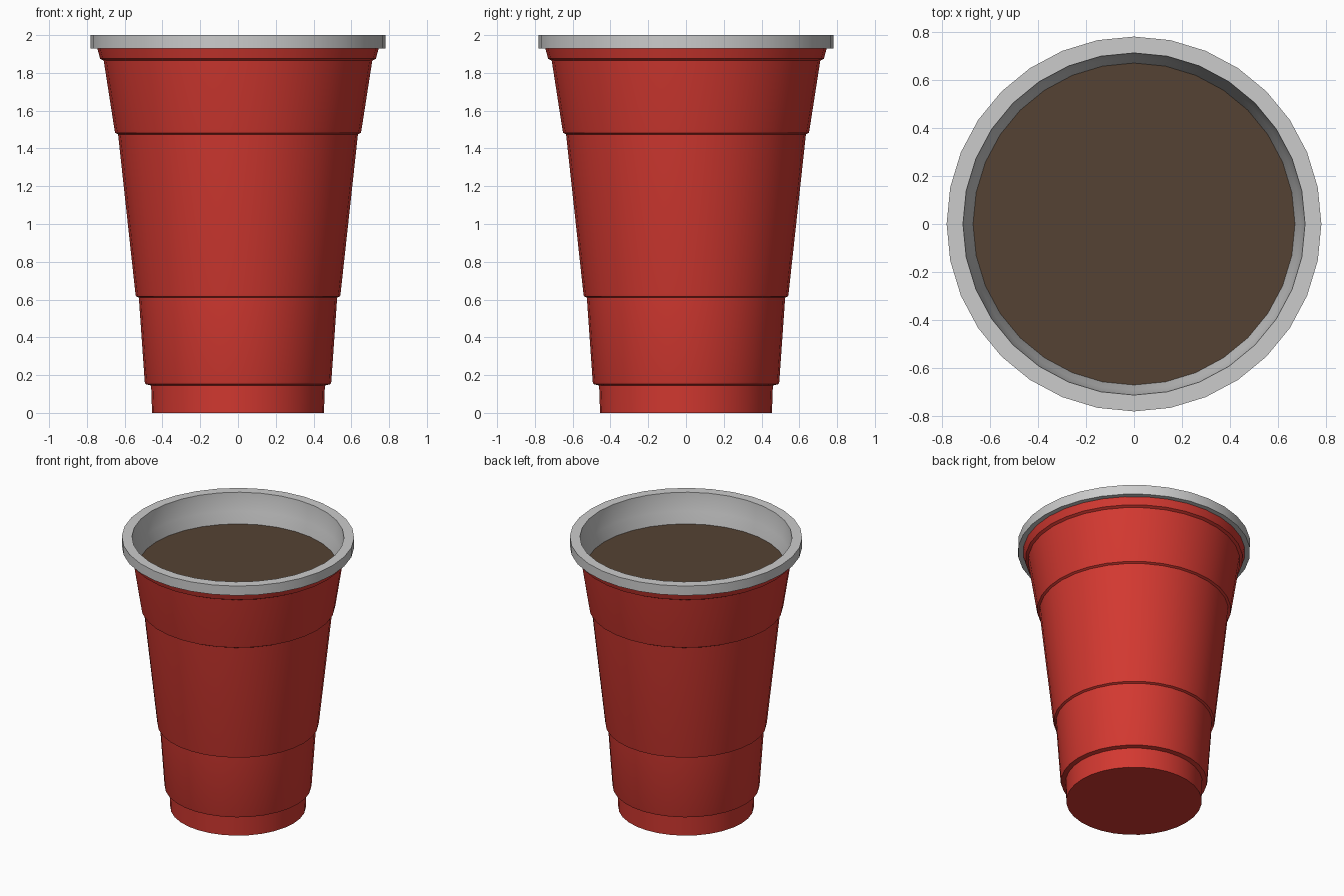
import bpy, bmesh, math

if "Cube" in bpy.data.objects:
    bpy.data.objects.remove(bpy.data.objects["Cube"])

SIDES = 32

def material(name, rgb):
    m = bpy.data.materials.new(name)
    m.diffuse_color = (*rgb, 1)
    m.use_nodes = True
    m.node_tree.nodes["Principled BSDF"].inputs["Base Color"].default_value = m.diffuse_color
    return m

def lathe(name, profile, mat=None, cap_start=False, cap_end=False):
    """Spin a (radius, height) profile around z; outward side is on the right when going up."""
    bm = bmesh.new()
    rings = []
    for r, z in profile:
        rings.append([bm.verts.new((r * math.cos(2 * math.pi * i / SIDES),
                                    r * math.sin(2 * math.pi * i / SIDES), z))
                      for i in range(SIDES)])
    for a, b in zip(rings, rings[1:]):
        for i in range(SIDES):
            j = (i + 1) % SIDES
            bm.faces.new((a[i], a[j], b[j], b[i]))
    if cap_start:
        bm.faces.new(rings[0][::-1])
    if cap_end:
        bm.faces.new(rings[-1])
    me = bpy.data.meshes.new(name)
    bm.to_mesh(me)
    bm.free()
    ob = bpy.data.objects.new(name, me)
    bpy.context.collection.objects.link(ob)
    if mat:
        me.materials.append(mat)
    bpy.context.view_layer.objects.active = ob
    bpy.ops.object.select_all(action='DESELECT')
    ob.select_set(True)
    bpy.ops.object.shade_smooth_by_angle(angle=math.radians(30))
    return ob

red = material("red_plastic", (0.65, 0.04, 0.03))
brown = material("brown_drink", (0.09, 0.055, 0.033))

# Stepped outer wall with closed base
lathe("cup_body", [(0.455, 0), (0.46, 0.145), (0.49, 0.152), (0.494, 0.165),
                   (0.525, 0.61), (0.54, 0.617), (0.543, 0.63),
                   (0.635, 1.475), (0.65, 1.483), (0.654, 1.5),
                   (0.711, 1.865), (0.73, 1.875), (0.745, 1.93)],
      red, cap_start=True)

# Grey rim running over into the inner lining, closed at the cup floor
lathe("rim_and_lining", [(0.742, 1.93), (0.78, 1.93), (0.78, 2.0), (0.712, 2.0),
                         (0.708, 1.95), (0.692, 1.87), (0.67, 1.785),
                         (0.51, 0.6), (0.43, 0.03)],
      cap_end=True)

# Drink surface
lathe("drink", [(0.67, 1.785), (0.001, 1.785)], brown, cap_end=True)
